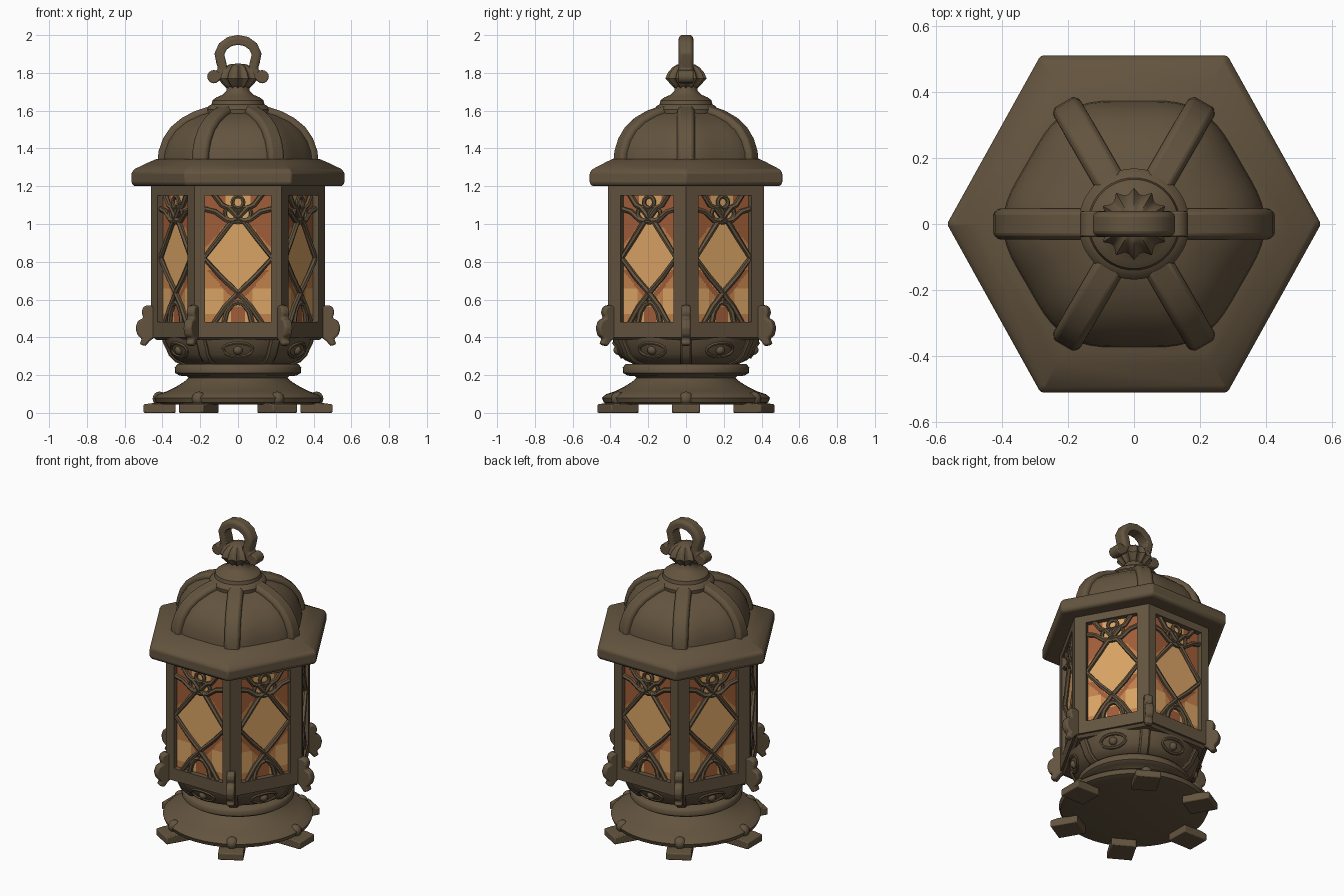
import bpy, bmesh, math
from mathutils import Vector, Matrix

if "Cube" in bpy.data.objects:
    bpy.data.objects.remove(bpy.data.objects["Cube"])

def material(name, rgb):
    m = bpy.data.materials.new(name)
    m.diffuse_color = (*rgb, 1)
    m.use_nodes = True
    m.node_tree.nodes["Principled BSDF"].inputs["Base Color"].default_value = m.diffuse_color
    return m

BRONZE = material("dark bronze", (0.125, 0.088, 0.049))
LIGHT = material("light amber glass", (0.70, 0.37, 0.13))
AMBER = material("orange amber glass", (0.53, 0.22, 0.07))
RUST = material("rust glass", (0.35, 0.11, 0.04))

def finish(name, bm, mats=(BRONZE,), bevel=0, angle=35, normals=True, sy=1):
    bmesh.ops.remove_doubles(bm, verts=bm.verts, dist=1e-5)
    bmesh.ops.scale(bm, vec=(1, sy, 1), verts=bm.verts)
    if normals:
        bmesh.ops.recalc_face_normals(bm, faces=bm.faces)
    me = bpy.data.meshes.new(name)
    bm.to_mesh(me)
    bm.free()
    for m in mats:
        me.materials.append(m)
    me.shade_smooth()
    me.set_sharp_from_angle(angle=math.radians(angle))
    ob = bpy.data.objects.new(name, me)
    bpy.context.collection.objects.link(ob)
    if bevel:
        b = ob.modifiers.new("soft edges", 'BEVEL')
        b.width, b.segments, b.limit_method = bevel, 2, 'ANGLE'
    return ob

def skin(bm, loops, wrap=False, caps=False):
    """Join equal-length closed loops of points with quads."""
    rings = [[bm.verts.new(p) for p in lp] for lp in loops]
    n = len(rings[0])
    pairs = list(zip(rings, rings[1:])) + ([(rings[-1], rings[0])] if wrap else [])
    for a, b in pairs:
        for i in range(n):
            j = (i + 1) % n
            bm.faces.new((a[i], a[j], b[j], b[i]))
    if caps:
        bm.faces.new(rings[0])
        bm.faces.new(rings[-1])

def lathe(name, profile, segs=48, wave=lambda t: 1, **kw):
    bm = bmesh.new()
    loops = []
    for r, z in profile:
        r = max(r, 0.002)
        loops.append([(r * wave(t) * math.cos(t), r * wave(t) * math.sin(t), z)
                      for t in (2 * math.pi * i / segs for i in range(segs))])
    skin(bm, loops, caps=True)
    return finish(name, bm, **kw)

def place(a, r, u, z):
    """Point at radial r, sideways u, height z on the side facing angle a."""
    return Vector((r * math.cos(a) - u * math.sin(a), r * math.sin(a) + u * math.cos(a), z))

def sweep(bm, pts, thick, width, a=0):
    """Rectangular strap along (r, z) points in the vertical plane at angle a."""
    loops = []
    for i, p in enumerate(pts):
        q, s = pts[max(i - 1, 0)], pts[min(i + 1, len(pts) - 1)]
        d = Vector((s[0] - q[0], s[1] - q[1])).normalized()
        nx, nz = -d.y * thick, d.x * thick
        c = 0.7 * width
        sec = [(1, -c), (1, c), (.4, width), (-1, width), (-1, -width), (.4, -width)]
        loops.append([place(a, p[0] + nx * k, u, p[1] + nz * k) for k, u in sec])
    skin(bm, loops, caps=True)

def tube(bm, pts, rad, closed=False, n=6):
    loops = []
    m = len(pts)
    for i, p in enumerate(pts):
        q = pts[(i - 1) % m] if closed else pts[max(i - 1, 0)]
        s = pts[(i + 1) % m] if closed else pts[min(i + 1, m - 1)]
        d = (s - q).normalized()
        out = Vector((p.x, p.y, 0)).normalized()
        side = d.cross(out).normalized()
        out = side.cross(d)
        loops.append([p + rad * (math.cos(t) * out + math.sin(t) * side)
                      for t in (2 * math.pi * k / n for k in range(n))])
    skin(bm, loops, wrap=closed, caps=not closed)

def ball(bm, loc, rad):
    bmesh.ops.create_uvsphere(bm, u_segments=14, v_segments=8, radius=rad,
                              matrix=Matrix.Translation(loc))

def prism(bm, outline, width, a):
    """Extrude an (r, z) outline sideways at angle a."""
    skin(bm, [[place(a, r, u, z) for r, z in outline] for u in (-width, width)], caps=True)

CORNERS = [math.radians(60 * k) for k in range(6)]
SIDES = [math.radians(60 * k - 90) for k in range(6)]
HALF = [.176, .157, .157, .176, .157, .157]   # window half width per side
SY = 1.03                                     # body is slightly deeper than wide

# Flared base, collar ring and bowl
lathe("base", [(0, .045), (.40, .045), (.435, .055), (.445, .08), (.425, .098), (.375, .115),
               (.325, .14), (.285, .165), (.262, .185), (.27, .195), (.31, .197), (.333, .212),
               (.335, .24), (.32, .258), (.25, .262), (0, .265)], angle=50)
BOWL = [(.24, .25), (.28, .26), (.325, .28), (.355, .31), (.37, .345), (.385, .375), (.39, .40)]
lathe("bowl", [(0, .25)] + BOWL + [(0, .40)])

def bowl_r(z):
    for (r0, z0), (r1, z1) in zip(BOWL, BOWL[1:]):
        if z <= z1:
            return r0 + (r1 - r0) * (z - z0) / (z1 - z0)
    return BOWL[-1][0]

# Raised eye-shaped ornaments and ribs on the bowl
bm = bmesh.new()
for a in SIDES:
    for w, h, rad in ((.08, .036, .009),):
        pts = []
        for i in range(20):
            t = 2 * math.pi * i / 20
            z = .333 + h * math.sin(t)
            pts.append(place(a + w * math.cos(t) / .37, bowl_r(z), 0, z))
        tube(bm, pts, rad, closed=True)
    ball(bm, place(a, .358, 0, .333), .026)
for a in CORNERS:
    sweep(bm, BOWL, -.013, .03, a)
finish("bowl_ornaments", bm)

# Feet with round studs
bm = bmesh.new()
for a in CORNERS:
    prism(bm, [(.33, 0), (.50, 0), (.50, .045), (.45, .052), (.33, .052)], .075, a)
finish("feet", bm, bevel=.006)
bm = bmesh.new()
for a in CORNERS:
    ball(bm, place(a, .415, 0, .075), .038)
finish("foot_studs", bm)

# Hexagonal body frame with window openings
bm = bmesh.new()
for a, h in zip(SIDES, HALF):
    rects = [(.40, .231, .40, 1.215), (.40, h, .48, 1.152),
             (.355, h, .48, 1.152), (.355, .205, .40, 1.215)]
    skin(bm, [[place(a, r, u, z) for u, z in ((-w, z0), (w, z0), (w, z1), (-w, z1))]
              for r, w, z0, z1 in rects], wrap=True)
finish("window_frames", bm, sy=SY)
lathe("body_floor", [(0, .385), (.43, .385), (.459, .41), (0, .41)], segs=6, sy=SY)

# Corner scrolls
bm = bmesh.new()
SCROLL = [(.44, .56), (.475, .572), (.503, .56), (.511, .53), (.50, .503), (.53, .488),
          (.543, .45), (.532, .41), (.508, .392), (.522, .365), (.49, .352), (.468, .38), (.44, .40)]
for a in CORNERS:
    prism(bm, SCROLL, .024, a)
finish("corner_scrolls", bm, bevel=.01)

# Window lattice: crossing bars, rings and arches
bm = bmesh.new()
BARS = [[(-.13, .47), (-.07, .56), (0, .635), (.09, .72), (.18, .82), (.10, .925),
         (.035, 1.01), (0, 1.03), (-.05, 1.085), (-.085, 1.10), (-.13, 1.16)],
        [(-.18, 1.08), (-.12, 1.065), (-.06, 1.02), (0, 1.01)],
        [(-.075, .47), (-.06, .535), (-.03, .575), (0, .585)]]
for a, h in zip(SIDES, HALF):
    k = h / .176
    for s in (-1, 1):
        for b in BARS:
            tube(bm, [place(a, .38, s * u * k, z) for u, z in b], .0145)
    for u0, z0, r in ((-.036, 1.055, .034), (.036, 1.055, .034), (0, 1.115, .03)):
        tube(bm, [place(a, .38, k * u0 + r * math.cos(t), z0 + r * math.sin(t))
                  for t in (math.pi * i / 7 for i in range(14))], .011, closed=True)
finish("window_lattice", bm, sy=SY)

# Stained glass panes: light diamond, rust upper corners, amber lower corners
def glass_colour(u, z):
    d = u / .185 + abs(z - .82) / .205
    if d < 1 or (z > 1.02 and u < .07):
        return 0
    if z > .86:
        return 1 if d < 1.2 and z < .98 else 2
    if z > .76:
        return 1
    if d < 1.2 or (u < .035 and z < .56):
        return 2
    return 0 if .52 < z < .66 and u > .08 or z < .6 and u < .06 else 1

bm = bmesh.new()
NU, NZ = 40, 72
for a in SIDES:
    g = [[bm.verts.new(place(a, .368, -.19 + .38 * i / NU, .465 + .70 * j / NZ))
          for i in range(NU + 1)] for j in range(NZ + 1)]
    for j in range(NZ):
        for i in range(NU):
            f = bm.faces.new((g[j][i], g[j][i + 1], g[j + 1][i + 1], g[j + 1][i]))
            f.material_index = glass_colour(abs(-.19 + .38 * (i + .5) / NU),
                                            .465 + .70 * (j + .5) / NZ)
finish("window_glass", bm, mats=(LIGHT, AMBER, RUST), normals=False, sy=SY)

# Hexagonal eave
lathe("eave", [(0, 1.20), (.55, 1.20), (.566, 1.215), (.566, 1.272), (.55, 1.29),
               (.47, 1.328), (.43, 1.345), (0, 1.35)], segs=6, bevel=.008, sy=1.04)

# Dome with six ribs
DOME = [(.398, 1.33), (.393, 1.38), (.372, 1.44), (.335, 1.495), (.28, 1.54), (.215, 1.573), (.14, 1.597)]
lathe("dome", DOME + [(0, 1.61)], segs=72, wave=lambda t: .97 + .03 * math.cos(6 * t))
bm = bmesh.new()
for a in CORNERS:
    sweep(bm, DOME, -.028, .047, a)
finish("dome_ribs", bm, bevel=.006)

# Stepped cap, neck and fluted knob
lathe("cap", [(0, 1.57), (.165, 1.58), (.168, 1.607), (.155, 1.625), (.14, 1.633), (.135, 1.655),
              (.115, 1.67), (.08, 1.685), (.062, 1.705), (.058, 1.73), (0, 1.74)])
lathe("fluted_knob", [(0, 1.70), (.055, 1.715), (.08, 1.74), (.107, 1.77), (.095, 1.80),
                      (.07, 1.83), (.045, 1.845), (0, 1.85)],
      segs=72, wave=lambda t: .84 + .18 * (1 - abs(math.sin(6 * t))))

# Hanging loop with curled ends
half = [(.13, 1.775), (.10, 1.79), (.08, 1.82), (.09, 1.86), (.099, 1.90), (.08, 1.94), (.044, 1.966)]
loop = half + [(0, 1.975)] + [(-x, z) for x, z in reversed(half)]
bm = bmesh.new()
sweep(bm, loop, -.026, .039)
for s in (-1, 1):
    prism(bm, [(s * .128 + .035 * math.cos(t), 1.78 + .035 * math.sin(t))
               for t in (math.pi * i / 8 for i in range(16))], .039, 0)
finish("hanging_loop", bm, bevel=.006)
